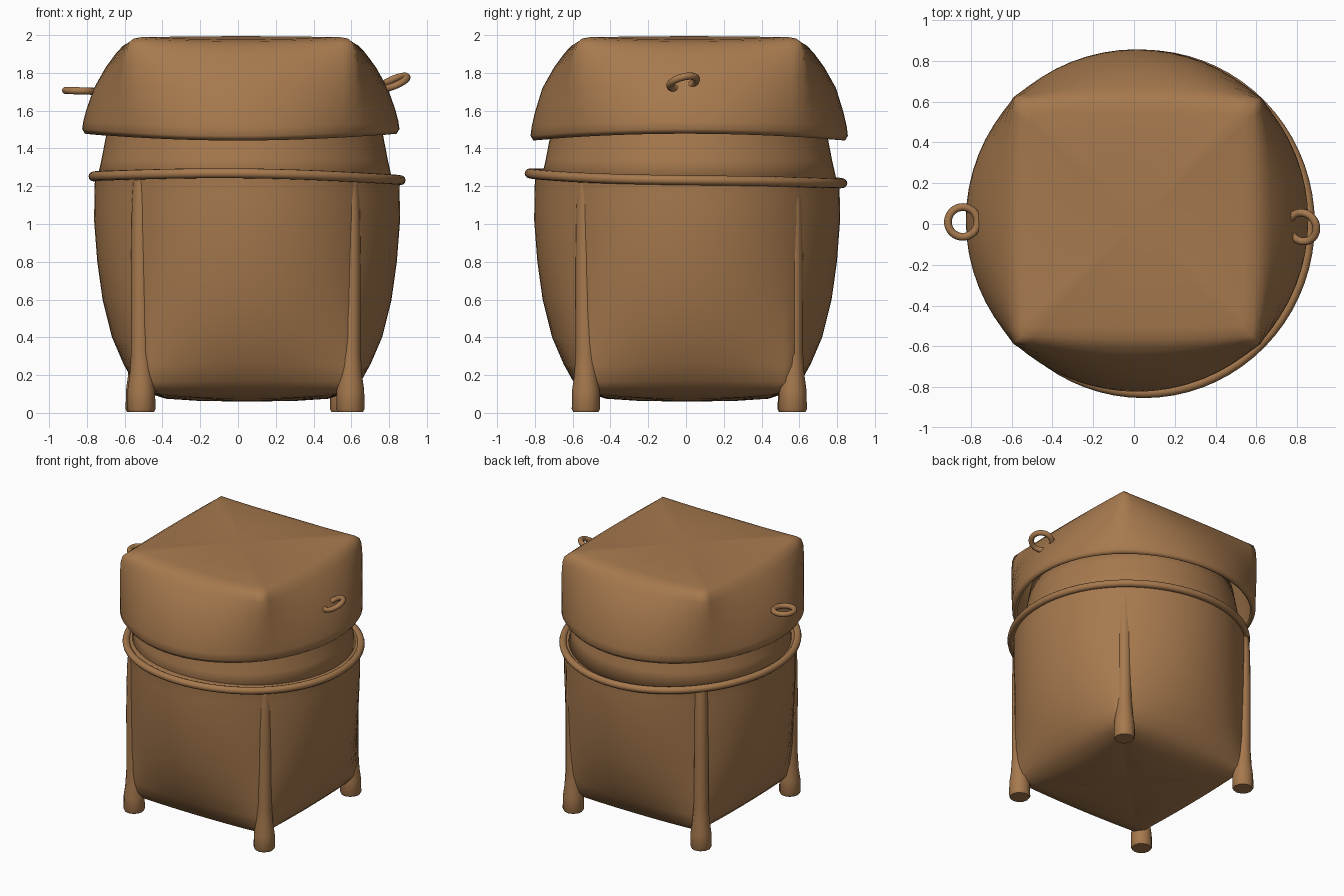
import bpy, bmesh, math

if "Cube" in bpy.data.objects:
    bpy.data.objects.remove(bpy.data.objects["Cube"])

mat = bpy.data.materials.new("woven brown")
mat.diffuse_color = (0.38, 0.19, 0.075, 1)
mat.use_nodes = True
mat.node_tree.nodes["Principled BSDF"].inputs["Base Color"].default_value = mat.diffuse_color


def finish(obj, angle=60):
    obj.data.materials.clear()
    obj.data.materials.append(mat)
    bpy.ops.object.select_all(action='DESELECT')
    obj.select_set(True)
    bpy.context.view_layer.objects.active = obj
    bpy.ops.object.shade_smooth_by_angle(angle=math.radians(angle))
    return obj


def ring(cx, cy, zc, zm, c, h, n=16):
    """Square with bulging sides: corners at +-c (height zc), side middles at h (height zm)."""
    pts, k = [], math.cos(math.pi / 4)
    for side in range(4):
        a = side * math.pi / 2
        for i in range(n):
            phi = -math.pi / 4 + (math.pi / 2) * i / n
            b = (math.cos(phi) - k) / (1 - k)
            u, v = c + (h - c) * b, c * math.sin(phi) / k
            pts.append((cx + u * math.cos(a) - v * math.sin(a),
                        cy + u * math.sin(a) + v * math.cos(a),
                        zc + (zm - zc) * b))
    return pts


def loft(name, rings, cap_start=None, cap_end=None, thickness=0):
    bm = bmesh.new()
    rows = [[bm.verts.new(p) for p in r] for r in rings]
    n = len(rows[0])
    for a, b in zip(rows, rows[1:]):
        for i in range(n):
            j = (i + 1) % n
            bm.faces.new((a[i], a[j], b[j], b[i]))
    for row, tip in ((rows[0], cap_start), (rows[-1], cap_end)):
        if tip:
            t = bm.verts.new(tip)
            for i in range(n):
                bm.faces.new((row[i], row[(i + 1) % n], t))
    bmesh.ops.recalc_face_normals(bm, faces=bm.faces)
    me = bpy.data.meshes.new(name)
    bm.to_mesh(me)
    bm.free()
    obj = bpy.data.objects.new(name, me)
    bpy.context.collection.objects.link(obj)
    finish(obj)
    if thickness:
        mod = obj.modifiers.new("thickness", 'SOLIDIFY')
        mod.thickness = thickness
        mod.offset = -1
    return obj


def tube(name, pts, radii, cyclic=False):
    cu = bpy.data.curves.new(name, 'CURVE')
    cu.dimensions = '3D'
    cu.bevel_depth = 1
    cu.bevel_resolution = 4
    cu.use_fill_caps = True
    sp = cu.splines.new('POLY')
    sp.points.add(len(pts) - 1)
    for p, co, r in zip(sp.points, pts, radii):
        p.co = (*co, 1)
        p.radius = r
    sp.use_cyclic_u = cyclic
    obj = bpy.data.objects.new(name, cu)
    bpy.context.collection.objects.link(obj)
    bpy.ops.object.select_all(action='DESELECT')
    obj.select_set(True)
    bpy.context.view_layer.objects.active = obj
    bpy.ops.object.convert(target='MESH')
    return finish(bpy.context.view_layer.objects.active)


def tilt(a):
    """Uneven height of the rim around the basket."""
    return -0.022 * math.sin(a) - 0.01 * math.cos(a) + 0.004 * math.sin(3 * a)


# Body: square pillowed bottom growing into a round top
BX, BY = 0.048, 0.006
body = [  # corner z, middle z, corner half, middle half
    (0.08, 0.063, 0.25, 0.25), (0.095, 0.075, 0.44, 0.43),
    (0.115, 0.11, 0.53, 0.54), (0.16, 0.17, 0.56, 0.605),
    (0.25, 0.26, 0.567, 0.655), (0.40, 0.40, 0.567, 0.715),
    (0.60, 0.60, 0.567, 0.765), (0.80, 0.80, 0.568, 0.793),
    (1.02, 1.02, 0.57, 0.81), (1.14, 1.14, 0.57, 0.808),
    (1.225, 1.225, 0.57, 0.806), (1.25, 1.25, 0.572, 0.808), (1.258, 1.258, 0.53, 0.75)]
rows = [ring(BX, BY, *r) for r in body]
for row in rows[-3:]:
    row[:] = [(x, y, z + tilt(math.atan2(y, x))) for x, y, z in row]
loft("basket_body", rows, (BX, BY, 0.06), (BX, BY, 1.25))

# Neck: tapering round collar that runs up under the lid
loft("neck", [ring(0.035, 0.015, z, z, r * math.sqrt(0.5), r)
              for z, r in ((1.22, 0.785), (1.34, 0.758), (1.46, 0.735), (1.6, 0.71))],
     thickness=0.02)

# Rim hoop around the top of the body, dipping towards the back
hoop = []
for i in range(72):
    a = math.tau * i / 72
    hoop.append((BX + 0.813 * math.cos(a), 0.828 * math.sin(a), 1.242 + tilt(a)))
tube("rim_hoop", hoop, [0.026] * 72, True)

# Lid: round lip rising into a square top whose edges sag between the corners
LX, LY = 0.015, 0.017
lid = [  # corner z, middle z, corner half, middle half
    (1.46, 1.46, 0.588, 0.825), (1.485, 1.485, 0.6, 0.84),
    (1.53, 1.53, 0.602, 0.834), (1.60, 1.60, 0.604, 0.817),
    (1.72, 1.72, 0.606, 0.777), (1.84, 1.83, 0.606, 0.715),
    (1.92, 1.905, 0.602, 0.66), (1.96, 1.945, 0.592, 0.622),
    (1.982, 1.967, 0.567, 0.58), (1.99, 1.977, 0.52, 0.525),
    (1.992, 1.985, 0.3, 0.3)]
rows = [ring(LX, LY, *r) for r in lid]
# the lip dips at front and back and lifts at the sides
for row, w in zip(rows, (1, 1, 0.8, 0.5)):
    row[:] = [(x, y, z + 0.018 * w * math.cos(2 * math.atan2(y, x))) for x, y, z in row]
loft("lid", rows, None, (LX, LY, 1.995), thickness=0.025)

# Corner legs: slim half-sunk strips up the body, thicker feet below
for name, x, y in (("front_left", -0.512, -0.53), ("front_right", 0.595, -0.53),
                   ("back_right", 0.562, 0.565), ("back_left", -0.52, 0.56)):
    sx, sy = math.copysign(1, x), math.copysign(1, y)
    path = [(0, 0.006, 0.068), (0, 0.02, 0.075), (0, 0.12, 0.073),
            (0, 0.2, 0.062), (0.002, 0.32, 0.052), (0.004, 0.8, 0.05),
            (0.002, 1.1, 0.048), (-0.003, 1.23, 0.045)]
    tube(name + "_leg", [(x + o * sx, y + o * sy, z) for o, z, r in path],
         [r for o, z, r in path])

# Carrying loops on the two sides of the lid
for name, loc, rot in (("left_loop", (-0.84, 0.01, 1.705), (0.0, 0.03, 0)),
                       ("right_loop", (0.827, -0.015, 1.75), (0.25, -0.4, 0))):
    bpy.ops.mesh.primitive_torus_add(location=loc, rotation=rot, major_radius=0.073,
                                     minor_radius=0.019, major_segments=36, minor_segments=12)
    loop = bpy.context.object
    loop.name = name
    finish(loop)
